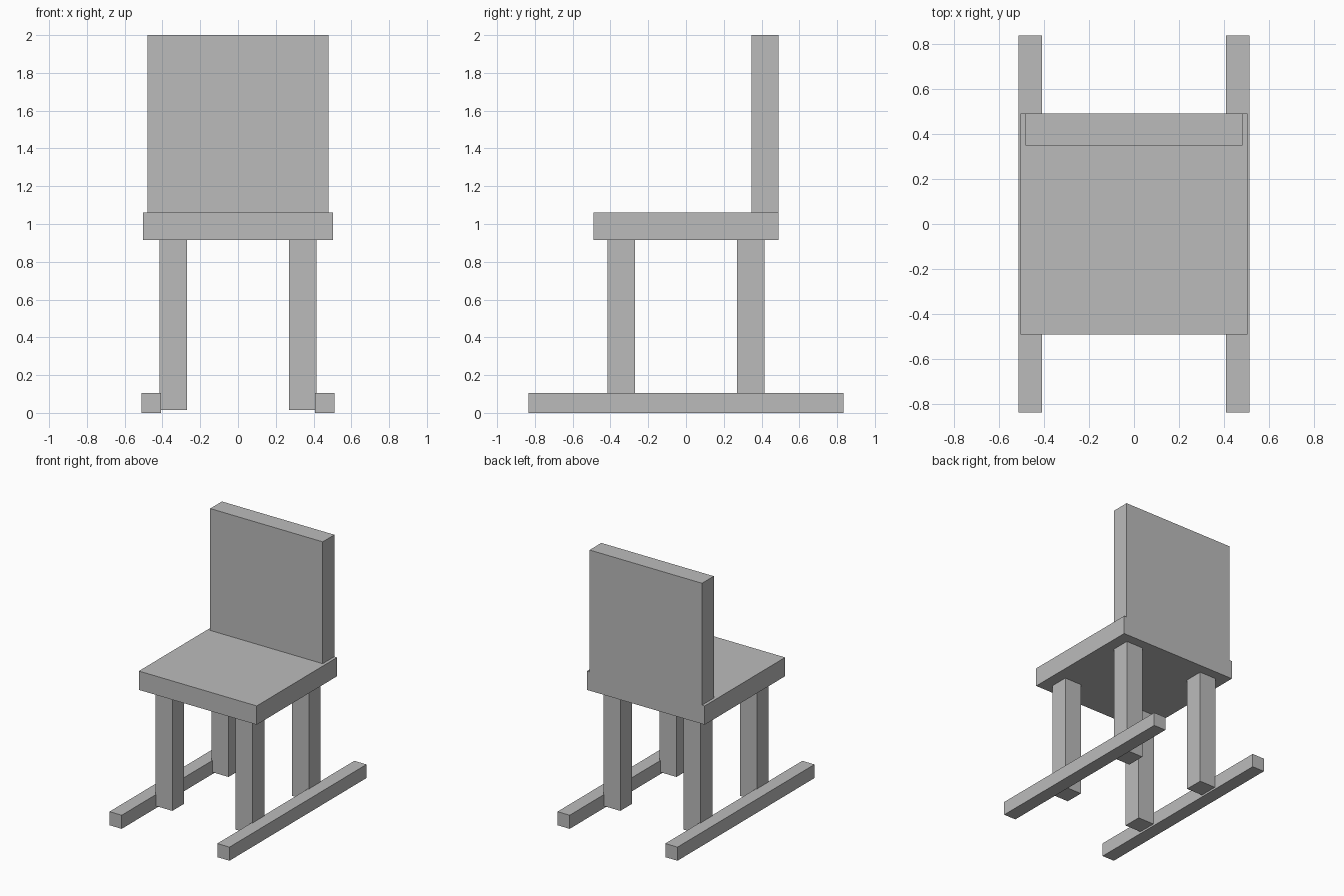
import bpy

# Remove the default cube
cube = bpy.data.objects.get("Cube")
if cube:
    bpy.data.objects.remove(cube, do_unlink=True)

# Single plain grey
grey = bpy.data.materials.new("plain grey")
grey.use_nodes = True
colour = (0.5, 0.5, 0.5, 1)
grey.diffuse_color = colour
grey.node_tree.nodes["Principled BSDF"].inputs["Base Color"].default_value = colour


def box(name, low, high):
    """Flat-sided block between two opposite corners."""
    centre = [(a + b) / 2 for a, b in zip(low, high)]
    bpy.ops.mesh.primitive_cube_add(size=1, location=centre)
    obj = bpy.context.object
    obj.name = name
    obj.scale = [b - a for a, b in zip(low, high)]
    bpy.ops.object.transform_apply(location=False, rotation=False, scale=True)
    obj.data.materials.append(grey)
    return obj


# Seat and backrest
box("seat", (-0.503, -0.49, 0.915), (0.503, 0.49, 1.06))
box("backrest", (-0.48, 0.347, 1.06), (0.48, 0.49, 2.0))

# Legs and runners, one set per side
for side, s in (("right", -1), ("left", 1)):
    for end, e in (("front", -1), ("back", 1)):
        x, y = sorted((s * 0.27, s * 0.415)), sorted((e * 0.27, e * 0.415))
        box(f"{end}_{side}_leg", (x[0], y[0], 0.015), (x[1], y[1], 0.915))
    x = sorted((s * 0.408, s * 0.512))
    box(f"{side}_runner", (x[0], -0.835, 0), (x[1], 0.835, 0.105))
